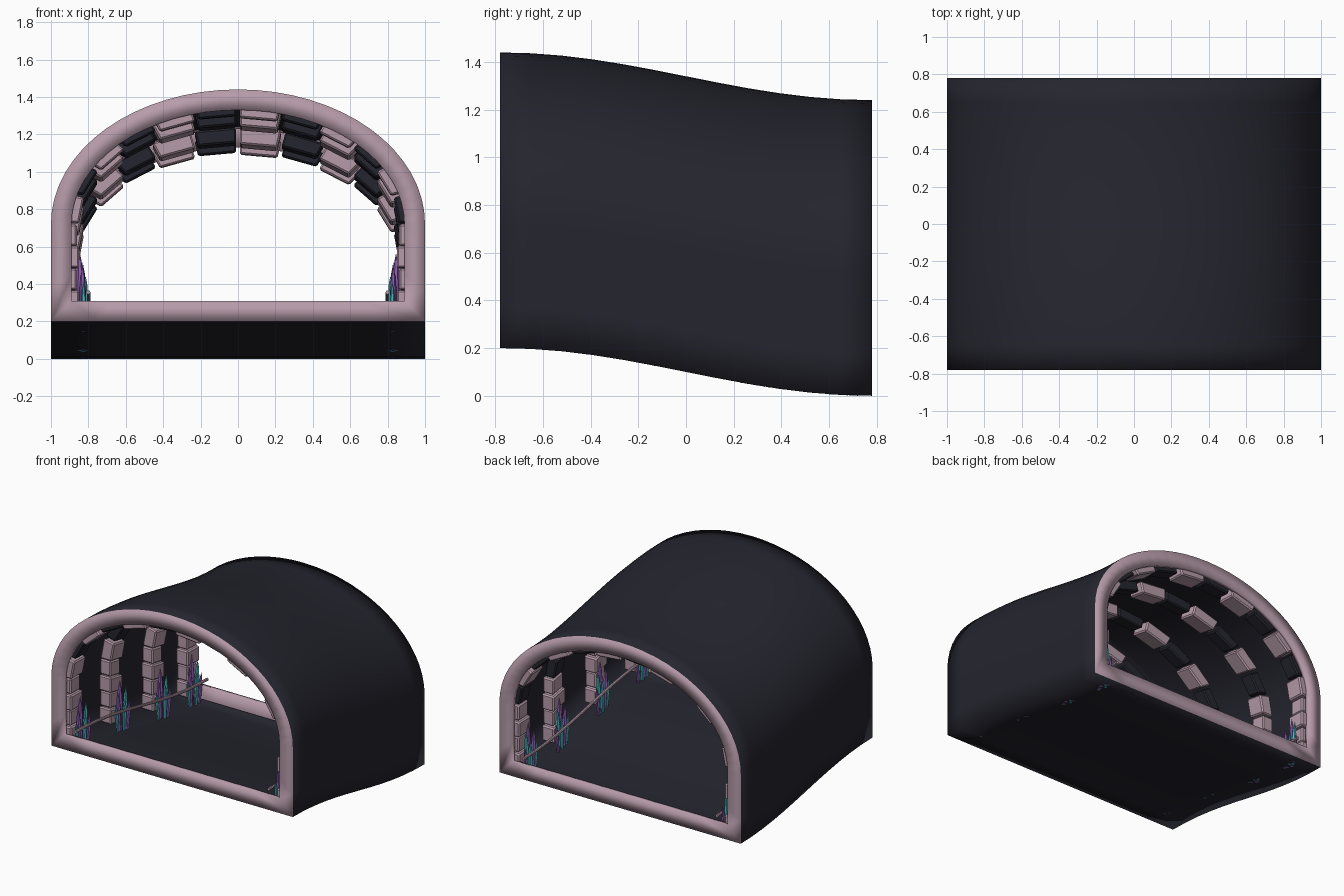
import bpy, bmesh, math
from mathutils import Vector, Matrix

cube = bpy.data.objects.get("Cube")
if cube:
    bpy.data.objects.remove(cube)

HALF = 0.78       # half of the tunnel length
SPRING = 0.52     # height where the walls turn into the arch


def make_material(name, color):
    m = bpy.data.materials.new(name)
    m.use_nodes = True
    m.diffuse_color = (*color, 1)
    m.node_tree.nodes["Principled BSDF"].inputs["Base Color"].default_value = (*color, 1)
    return m


DARK = make_material("dark slate", (0.018, 0.018, 0.028))
PINK = make_material("dusty pink stone", (0.47, 0.33, 0.4))
PURPLE = make_material("purple crystal", (0.28, 0.11, 0.46))
TEAL = make_material("teal crystal", (0.07, 0.5, 0.56))


def slope(y):
    """Height of the tunnel base along its length."""
    return 0.1 * (1 - math.sin(math.pi * max(-1, min(1, y / HALF)) / 2))


def finish(bm, name, mats, smooth=False):
    """Lower the mesh onto the sloping base and link it."""
    for v in bm.verts:
        v.co.z += slope(v.co.y)
    mesh = bpy.data.meshes.new(name)
    bm.to_mesh(mesh)
    bm.free()
    for m in mats:
        mesh.materials.append(m)
    for p in mesh.polygons:
        p.use_smooth = smooth
    ob = bpy.data.objects.new(name, mesh)
    bpy.context.collection.objects.link(ob)
    return ob


def profile(inset):
    """Closed tunnel outline, moved inwards by inset."""
    w, rise = 1 - inset, 0.72 - inset
    pts = [(w * (-1 + i / 4), inset) for i in range(8)]
    pts += [(w, inset + (SPRING - inset) * i / 3) for i in range(3)]
    arc = [math.pi * i / 32 for i in range(33)]
    pts += [(w * math.cos(t), SPRING + rise * math.sin(t)) for t in arc]
    pts += [(-w, SPRING + (inset - SPRING) * i / 3) for i in (1, 2)]
    return pts


# Tunnel shell with a raised rim turned inwards at both ends
bm = bmesh.new()
stations = [-HALF + 2 * HALF * i / 12 for i in range(13)]
lip = HALF - 0.03
path = [(0.01, -lip), (0.11, -lip), (0.11, -HALF)]
path += [(0, y) for y in stations]
path += [(0.11, HALF), (0.11, lip), (0.01, lip)]
loops = [[bm.verts.new((x, y, z)) for x, z in profile(inset)] for inset, y in path]
for k, (a, b) in enumerate(zip(loops, loops[1:])):
    for i in range(len(a)):
        j = (i + 1) % len(a)
        f = bm.faces.new((a[i], a[j], b[j], b[i]))
        f.material_index = 0 if 3 <= k < len(loops) - 4 else 1
finish(bm, "tunnel_shell", [DARK, PINK], smooth=True)


def add_block(bm, section, y, width, index):
    """Stone with an outline in x and z, extruded along y."""
    ends = [[bm.verts.new((x, y + s * width / 2, z)) for x, z in section] for s in (-1, 1)]
    faces = [bm.faces.new(ends[0]), bm.faces.new(ends[1][::-1])]
    for i in range(4):
        j = (i + 1) % 4
        faces.append(bm.faces.new((ends[0][j], ends[0][i], ends[1][i], ends[1][j])))
    for f in faces:
        f.material_index = index


def on_arch(t, inset):
    return ((1 - inset) * math.cos(t), SPRING + (0.72 - inset) * math.sin(t))


# Stone ribs: an arch of alternating stones on two stacked piers
RIBS = (-0.69, -0.22, 0.28, 0.69)
STEP = math.pi / 12
for n, y in enumerate(RIBS):
    bm = bmesh.new()
    for k in range(12):
        pale = k % 2
        t0, t1 = k * STEP + 0.012, (k + 1) * STEP - 0.012
        near, far = (0.15 if pale else 0.14), 0.06
        section = [on_arch(t0, near), on_arch(t1, near), on_arch(t1, far), on_arch(t0, far)]
        add_block(bm, section, y, 0.14 if pale else 0.11, pale)
    for side in (-1, 1):
        for k in range(4):
            top = SPRING - 0.118 * k
            low = max(top - 0.114, 0.01)
            near = side * (0.85 if k % 2 else 0.862)
            far = side * 0.95
            section = [(near, low), (near, top), (far, top), (far, low)]
            add_block(bm, section, y, 0.14 if k % 2 else 0.115, 1)
    bmesh.ops.recalc_face_normals(bm, faces=bm.faces)
    rib = finish(bm, f"stone_rib_{n + 1}", [DARK, PINK])
    bevel = rib.modifiers.new("chamfer", "BEVEL")
    bevel.width = 0.009
    bevel.segments = 1


# Crystal clusters at the foot of each pier
def add_crystal(bm, base, radius, height, lean, index):
    rot = Matrix.Rotation(lean, 4, "X")
    rings = []
    for r, h in ((0.75, 0), (1, 0.55), (0.62, 0.82)):
        ring = []
        for i in range(6):
            a = math.tau * i / 6
            p = Vector((r * radius * math.cos(a), r * radius * math.sin(a), h * height))
            ring.append(bm.verts.new(rot @ p + base))
        rings.append(ring)
    tip = bm.verts.new(rot @ Vector((0, 0, height)) + base)
    faces = [bm.faces.new(rings[0][::-1])]
    for i in range(6):
        j = (i + 1) % 6
        for a, b in zip(rings, rings[1:]):
            faces.append(bm.faces.new((a[i], a[j], b[j], b[i])))
        faces.append(bm.faces.new((rings[2][i], rings[2][j], tip)))
    for f in faces:
        f.material_index = index


# inward step, shift along the wall, radius, height, lean, colour
CLUSTER = [
    (0.0, 0.0, 0.02, 0.37, 0.0, 0),
    (0.015, 0.03, 0.018, 0.32, -0.06, 1),
    (0.015, -0.03, 0.018, 0.3, 0.06, 0),
    (0.03, 0.01, 0.014, 0.25, -0.03, 1),
    (0.025, 0.052, 0.014, 0.22, -0.12, 0),
    (0.02, -0.052, 0.013, 0.21, 0.12, 1),
]
for side, word in ((-1, "right"), (1, "left")):
    for n, y in enumerate((-0.66, -0.19, 0.29, 0.66)):
        bm = bmesh.new()
        for inward, shift, radius, height, lean, index in CLUSTER:
            base = Vector((side * (0.845 - inward), y + shift, 0))
            add_crystal(bm, base, radius, height, lean, index)
        finish(bm, f"{word}_crystals_{n + 1}", [PURPLE, TEAL])

    # Handrail following the slope of the floor
    bm = bmesh.new()
    rings = []
    for y in stations:
        rings.append([bm.verts.new((side * 0.8 + 0.011 * math.cos(math.tau * i / 8), y,
                                    0.155 + 0.011 * math.sin(math.tau * i / 8)))
                      for i in range(8)])
    for a, b in zip(rings, rings[1:]):
        for i in range(8):
            j = (i + 1) % 8
            bm.faces.new((a[i], a[j], b[j], b[i]))
    bm.faces.new(rings[0][::-1])
    bm.faces.new(rings[-1])
    bmesh.ops.recalc_face_normals(bm, faces=bm.faces)
    finish(bm, f"{word}_handrail", [PINK])
